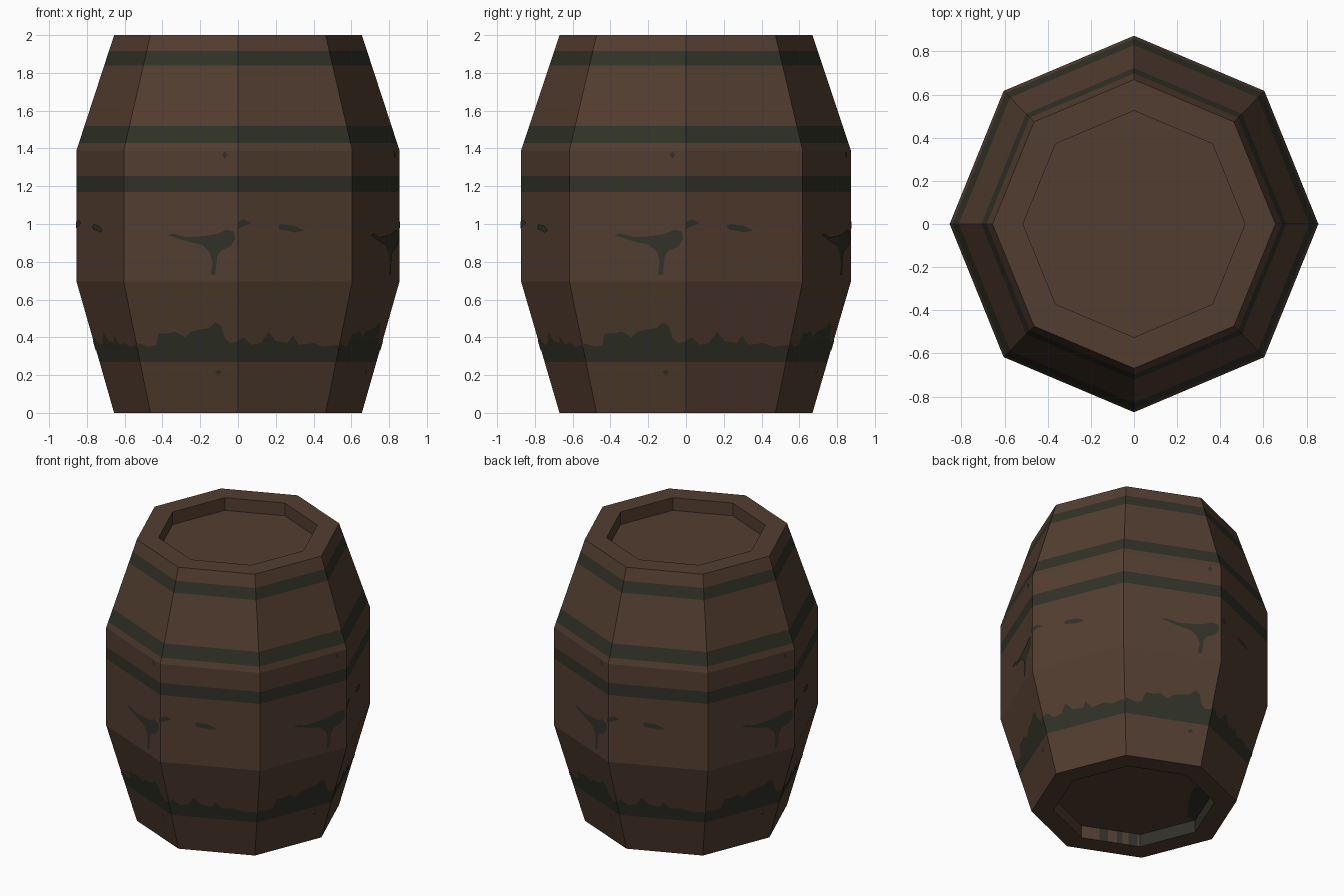
import bpy, bmesh, math
from mathutils import Vector

if "Cube" in bpy.data.objects:
    bpy.data.objects.remove(bpy.data.objects["Cube"])

RX, RY = 0.855, 0.873          # widest radii of the barrel
END, INNER, DEPTH = 0.767, 0.602, 0.09


def material(name, col):
    m = bpy.data.materials.new(name)
    m.diffuse_color = (*col, 1)
    m.use_nodes = True
    m.node_tree.nodes["Principled BSDF"].inputs["Base Color"].default_value = m.diffuse_color
    return m


MATS = [material("brown wood", (0.086, 0.048, 0.030)),
        material("dark green band", (0.030, 0.032, 0.020))]


def radius(z):
    # straight-sided bulge: taper, cylinder, taper
    if z < 0.695:
        return END + (1 - END) * z / 0.695
    if z > 1.39:
        return 1 - (1 - END) * (z - 1.39) / 0.61
    return 1.0


def finish(bm, name):
    me = bpy.data.meshes.new(name)
    bm.to_mesh(me)
    bm.free()
    for m in MATS:
        me.materials.append(m)
    ob = bpy.data.objects.new(name, me)
    bpy.context.collection.objects.link(ob)
    return ob


def corner(i, r, z):
    a = i * math.pi / 4
    return Vector((RX * r * math.cos(a), RY * r * math.sin(a), z))


# Barrel body: one closed octagonal profile with recessed lid and base
bands = [(0.27, 0.345), (1.17, 1.255), (1.43, 1.52), (1.84, 1.915)]
heights = sorted([0, 0.695, 1.39, 2] + [z for b in bands for z in b])
profile = [(INNER, DEPTH), (INNER, 0)] + [(radius(z), z) for z in heights]
profile += [(INNER, 2), (INNER, 2 - DEPTH)]
bm = bmesh.new()
rings = [[bm.verts.new(corner(i, r, z)) for i in range(8)] for r, z in profile]
for n in range(len(rings) - 1):
    lo, hi = rings[n], rings[n + 1]
    mid = (profile[n][1] + profile[n + 1][1]) / 2
    for i in range(8):
        j = (i + 1) % 8
        f = bm.faces.new((lo[i], lo[j], hi[j], hi[i]))
        on_band = 1 < n < len(rings) - 3 and any(a < mid < b for a, b in bands)
        stained = n == 0 and i in (3, 4)       # stained walls inside the base
        f.material_index = int(on_band or stained)
bm.faces.new(rings[0][::-1])
bm.faces.new(rings[-1])
bmesh.ops.recalc_face_normals(bm, faces=bm.faces)
finish(bm, "barrel_body")

# Moss marks, drawn in front-view x, z and repeated on all four sides
ragged_left = [(-0.53, 0.33), (0, 0.33), (0, 0.38), (-0.04, 0.37), (-0.07, 0.40),
               (-0.09, 0.46), (-0.12, 0.48), (-0.15, 0.45), (-0.21, 0.44),
               (-0.25, 0.43), (-0.28, 0.40), (-0.33, 0.43), (-0.37, 0.42),
               (-0.42, 0.42), (-0.43, 0.36), (-0.47, 0.35), (-0.53, 0.37)]
ragged_right = [(0, 0.33), (0.53, 0.33), (0.53, 0.36), (0.45, 0.35), (0.40, 0.37),
                (0.32, 0.36), (0.29, 0.41), (0.26, 0.37), (0.20, 0.38),
                (0.16, 0.43), (0.12, 0.37), (0.07, 0.36), (0.03, 0.40), (0, 0.38)]
drip = [(-0.37, 0.94), (-0.34, 0.95), (-0.27, 0.93), (-0.20, 0.935), (-0.12, 0.945),
        (-0.06, 0.97), (-0.02, 0.96), (-0.015, 0.92), (-0.04, 0.88), (-0.09, 0.86),
        (-0.11, 0.83), (-0.12, 0.73), (-0.145, 0.73), (-0.135, 0.80),
        (-0.15, 0.85), (-0.19, 0.89), (-0.26, 0.905)]
dash_a = [(0, 0.975), (0.02, 0.985), (0.07, 1.005), (0.03, 1.025), (0, 1.01)]
dash_b = [(0.21, 0.99), (0.22, 0.97), (0.26, 0.965), (0.30, 0.955),
          (0.345, 0.965), (0.30, 0.99), (0.23, 1.0)]


def speck(x, z, w, h):
    return [(x - w, z), (x, z - h), (x + w, z), (x, z + h)]


marks = [ragged_left, ragged_right, drip, dash_a, dash_b,
         speck(-0.07, 1.365, 0.015, 0.02), speck(-0.105, 0.215, 0.018, 0.014)]
bm = bmesh.new()
for k in range(4):
    c, s = ((1, 0), (0, 1), (-1, 0), (0, -1))[k]
    for mark in marks:
        vs = []
        for x, z in mark:
            u = x / RX
            v = -radius(z) + 0.41421 * abs(u)
            vs.append(bm.verts.new((1.004 * RX * (c * u - s * v),
                                    1.004 * RY * (s * u + c * v), z)))
        f = bm.faces.new(vs)
        f.material_index = 1
        f.normal_update()
        mid = f.calc_center_median()
        if f.normal.x * mid.x + f.normal.y * mid.y < 0:
            f.normal_flip()
finish(bm, "moss_marks")

# Stains inside the hollow base: floor patch and two wall stripes
bm = bmesh.new()
zf = DEPTH - 0.003
patch = [corner(4, INNER, zf), corner(3, INNER, zf), corner(2.8, 0.46, zf),
         corner(3.4, 0.42, zf), corner(4, 0.52, zf)]
polys = [patch]
a, b = corner(5, INNER * 0.995, 0), corner(6, INNER * 0.995, 0)
up = Vector((0, 0, DEPTH))
for t0, t1 in ((0.05, 0.2), (0.3, 0.4), (0.55, 0.7)):
    p, q = a.lerp(b, t0), a.lerp(b, t1)
    polys.append([p, p + up, q + up, q])
for pts in polys:
    f = bm.faces.new([bm.verts.new(p) for p in pts])
    f.material_index = 1
    f.normal_update()
    if f.normal.dot(Vector((0, 0, -1)) - f.calc_center_median()) < 0:
        f.normal_flip()
finish(bm, "base_stains")
